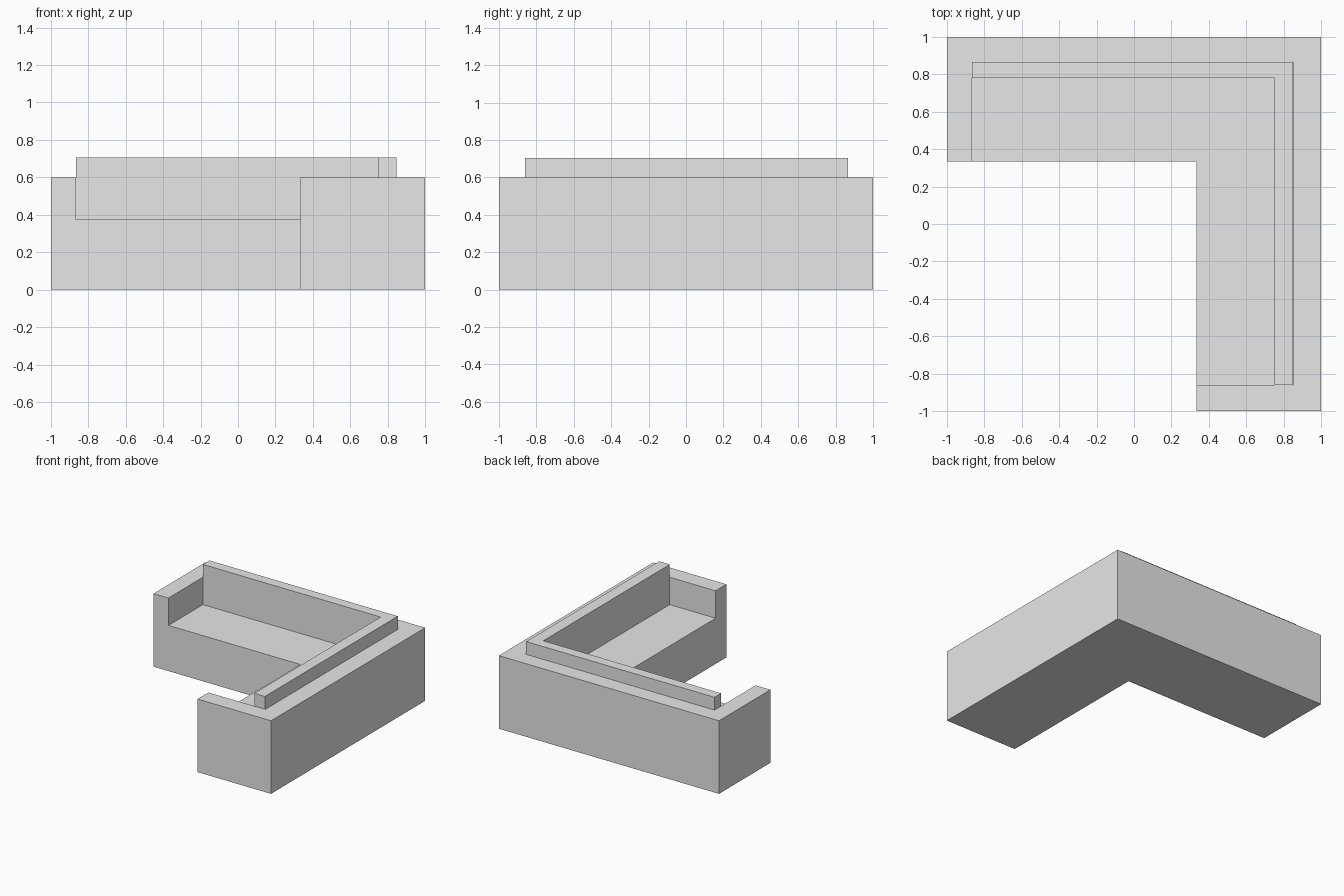
import bpy
import bmesh

cube = bpy.data.objects.get("Cube")
if cube:
    bpy.data.objects.remove(cube, do_unlink=True)

GREY = (0.8, 0.8, 0.8, 1.0)
fabric = bpy.data.materials.new("light_grey_fabric")
fabric.use_nodes = True
fabric.diffuse_color = GREY
fabric.node_tree.nodes["Principled BSDF"].inputs["Base Color"].default_value = GREY


def corner_prism(name, left, right, front, back, inner_x, inner_y, bottom, top):
    """L-shaped block: one run along the back, one along the +x side."""
    outline = [(left, back), (left, inner_y), (inner_x, inner_y),
               (inner_x, front), (right, front), (right, back)]
    bm = bmesh.new()
    face = bm.faces.new([bm.verts.new((x, y, bottom)) for x, y in outline])
    grown = bmesh.ops.extrude_face_region(bm, geom=[face])["geom"]
    verts = [g for g in grown if isinstance(g, bmesh.types.BMVert)]
    bmesh.ops.translate(bm, verts=verts, vec=(0, 0, top - bottom))
    bmesh.ops.recalc_face_normals(bm, faces=bm.faces)
    mesh = bpy.data.meshes.new(name)
    bm.to_mesh(mesh)
    bm.free()
    mesh.materials.append(fabric)
    obj = bpy.data.objects.new(name, mesh)
    bpy.context.collection.objects.link(obj)
    return obj


SEAT = 0.375
ARM = 0.865   # inner side of arms and back frame
INNER = 0.333  # open front edge of both seats

# Sofa frame: corner block with the seat hollow cut out, leaving arms and back
frame = corner_prism("sofa_frame", -1, 1, -1, 1, INNER, INNER, 0, 0.6)
hollow = corner_prism("seat_hollow_cutter", -ARM, 0.85, -0.86, ARM, 0.2, 0.2, SEAT, 1)
hollow.hide_render = True
cut = frame.modifiers.new("seat_hollow", 'BOOLEAN')
cut.operation = 'DIFFERENCE'
cut.solver = 'EXACT'
cut.object = hollow
bpy.context.view_layer.objects.active = frame
bpy.ops.object.modifier_apply(modifier=cut.name)
bpy.data.objects.remove(hollow, do_unlink=True)

# Back cushion: thin corner wall rising above the frame
corner_prism("back_cushion", -ARM, 0.846, -0.86, ARM, 0.75, 0.78, SEAT, 0.705)
